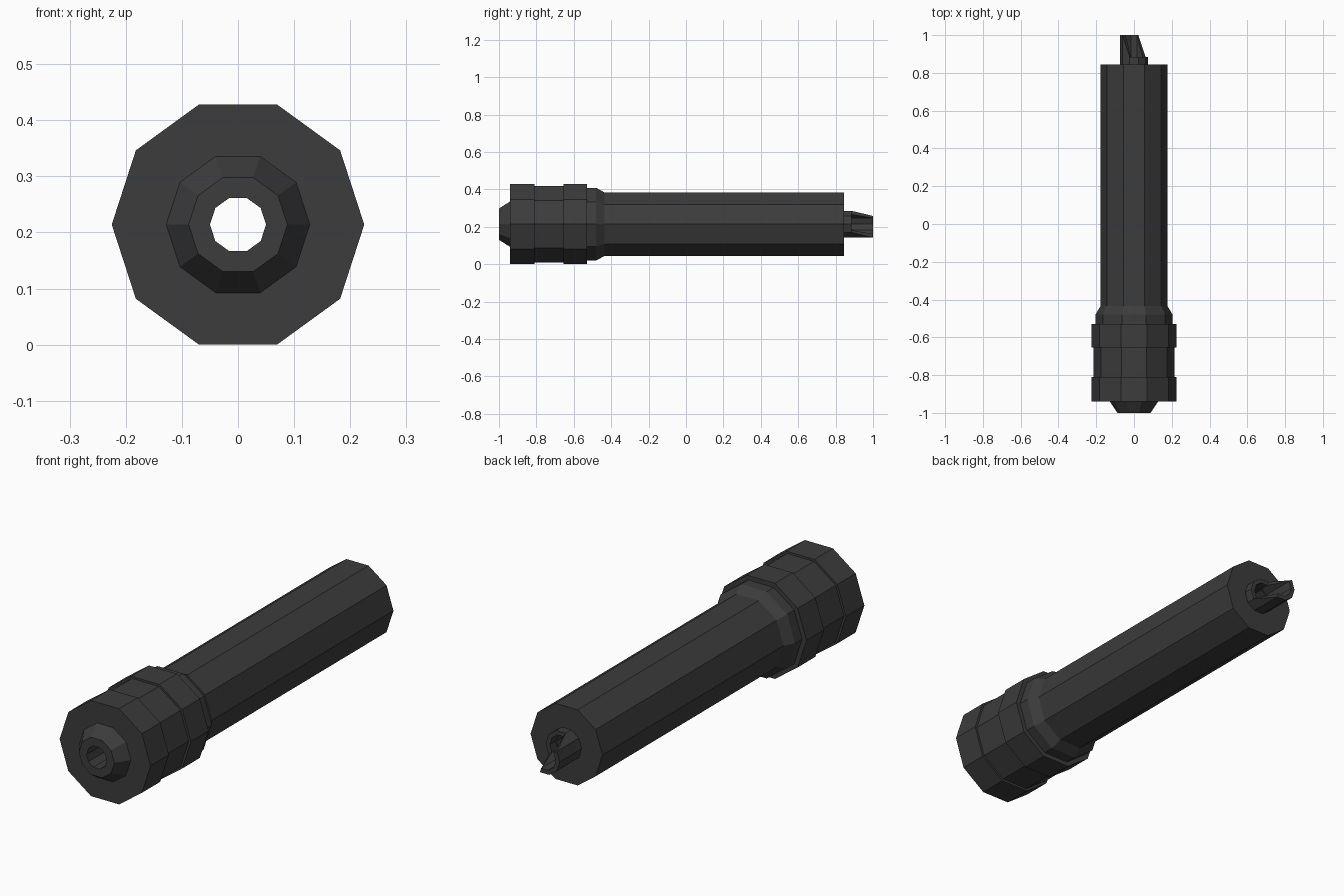
import bpy, bmesh, math

cube = bpy.data.objects.get("Cube")
if cube:
    bpy.data.objects.remove(cube, do_unlink=True)

SIDES = 10
AXIS_Z = 0.214
BORE = 0.05

gunmetal = bpy.data.materials.new("dark_gunmetal")
colour = (0.045, 0.045, 0.045, 1)
gunmetal.diffuse_color = colour
gunmetal.use_nodes = True
bsdf = gunmetal.node_tree.nodes["Principled BSDF"]
bsdf.inputs["Base Color"].default_value = colour
bsdf.inputs["Roughness"].default_value = 0.6


def ring_solid(name, column):
    """Faceted hollow solid about the y axis; column(i) gives the closed (y, radius) loop at side i."""
    bm = bmesh.new()
    cols = []
    for i in range(SIDES):
        a = math.tau * i / SIDES
        cols.append([bm.verts.new((r * math.cos(a), y, AXIS_Z + r * math.sin(a)))
                     for y, r in column(i)])
    n = len(cols[0])
    for i in range(SIDES):
        here, there = cols[i], cols[(i + 1) % SIDES]
        for j in range(n):
            k = (j + 1) % n
            bm.faces.new((here[j], here[k], there[k], there[j]))
    bmesh.ops.recalc_face_normals(bm, faces=bm.faces)
    mesh = bpy.data.meshes.new(name)
    bm.to_mesh(mesh)
    bm.free()
    mesh.materials.append(gunmetal)
    obj = bpy.data.objects.new(name, mesh)
    bpy.context.collection.objects.link(obj)
    return obj


# Stepped barrel: nose cone, two raised collars, shoulder, long tube and through bore
barrel_profile = [
    (-1.0, BORE), (-1.0, 0.088), (-0.94, 0.128),
    (-0.94, 0.225), (-0.81, 0.225),
    (-0.81, 0.215), (-0.655, 0.215),
    (-0.655, 0.225), (-0.53, 0.225),
    (-0.53, 0.204), (-0.48, 0.204), (-0.435, 0.178),
    (0.845, 0.178), (0.845, BORE),
]
ring_solid("barrel", lambda i: barrel_profile)


# Rear spout: short ring whose lower left side runs out into a beak
def spout_column(i):
    end = 1.0 if 4 <= i <= 8 else 0.885
    return [(0.83, 0.055), (0.83, 0.075), (end, 0.075), (end, 0.055)]


ring_solid("rear_spout", spout_column)
